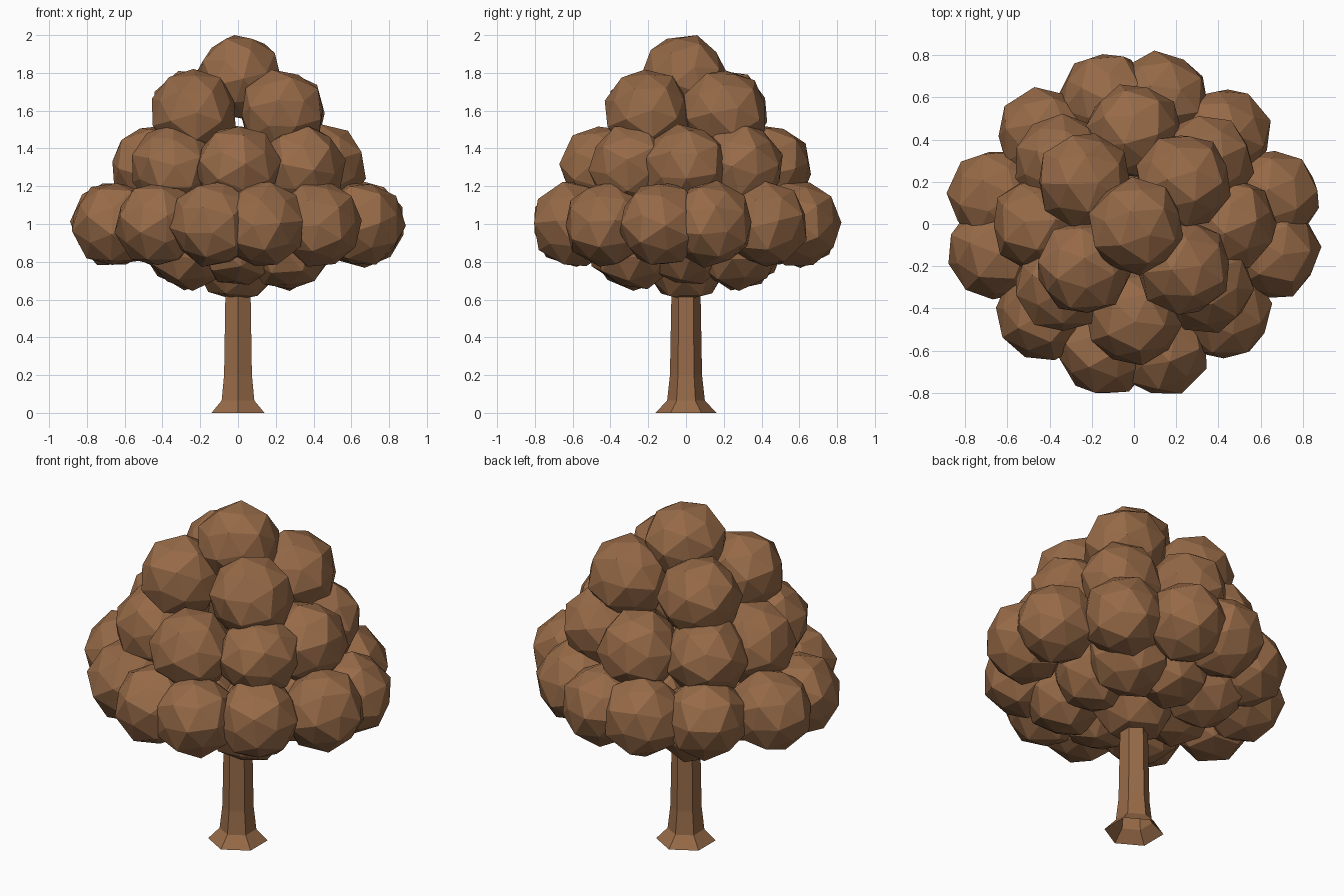
import bpy, bmesh, math, random
from mathutils import Euler

random.seed(7)
if "Cube" in bpy.data.objects:
    bpy.data.objects.remove(bpy.data.objects["Cube"], do_unlink=True)

# One warm brown for the whole tree
brown = bpy.data.materials.new("warm_brown")
brown.use_nodes = True
colour = (0.31, 0.145, 0.064, 1)
brown.diffuse_color = colour
brown.node_tree.nodes["Principled BSDF"].inputs["Base Color"].default_value = colour


def finish(bm, name):
    bmesh.ops.recalc_face_normals(bm, faces=bm.faces[:])
    mesh = bpy.data.meshes.new(name)
    bm.to_mesh(mesh)
    bm.free()
    mesh.materials.append(brown)
    obj = bpy.data.objects.new(name, mesh)
    bpy.context.collection.objects.link(obj)
    return obj


def clump_mesh(radius, rotation):
    """Dodecahedron with a raised centre on each pentagon."""
    ico = bmesh.new()
    bmesh.ops.create_icosphere(ico, subdivisions=1, radius=1)
    points = [v.co.normalized() * 0.925 for v in ico.verts]
    points += [f.calc_center_median().normalized() for f in ico.faces]
    ico.free()
    bm = bmesh.new()
    for p in points:
        bm.verts.new(rotation @ (p * radius))
    bmesh.ops.convex_hull(bm, input=bm.verts[:])
    return bm


def clump(name, centre, radius=0.235):
    turn = Euler([random.uniform(0, math.tau) for _ in range(3)]).to_matrix()
    finish(clump_mesh(radius, turn), name).location = centre


def mirrored(x, y):
    """All distinct reflections of a point across both axes."""
    return sorted({(sx * x, sy * y) for sx in (1, -1) for sy in (1, -1)})


# Leaf clumps, tier by tier from the bottom: height and quarter-plan positions
tiers = {
    "under": (0.88, [(0.26, 0.27)]),
    "under_fill": (0.9, [(0, 0.3), (0.28, 0)]),
    "lower": (1.0, [(0.655, 0.13), (0.425, 0.42), (0.13, 0.59)]),
    "middle": (1.3, [(0, 0.44), (0.45, 0), (0.34, 0.29)]),
    "upper": (1.59, [(0.235, 0.205)]),
}
for tier, (z, plan) in tiers.items():
    spots = sorted({s for p in plan for s in mirrored(*p)})
    for i, (x, y) in enumerate(spots):
        clump(f"{tier}_leaf_clump_{i + 1}", (x, y, z))

# Central clump resting on the trunk
clump("core_leaf_clump", (0, 0, 0.815))

# Crown clump, set so that its highest point closes the tree at full height
crown = finish(clump_mesh(0.235, Euler((0.3, 0.2, 0.4)).to_matrix()), "crown_leaf_clump")
crown.location = (0.01, -0.01, 2 - max(v.co.z for v in crown.data.vertices))

# Six-sided trunk with a flared foot, open underneath
bm = bmesh.new()
rings = []
for r, z in [(0.162, 0), (0.1, 0.065), (0.085, 0.2), (0.074, 0.8)]:
    rings.append([bm.verts.new((r * math.sin(a), r * math.cos(a), z))
                  for a in (math.tau * k / 6 for k in range(6))])
for low, high in zip(rings, rings[1:]):
    for k in range(6):
        n = (k + 1) % 6
        bm.faces.new((low[k], low[n], high[n], high[k]))
finish(bm, "trunk")
